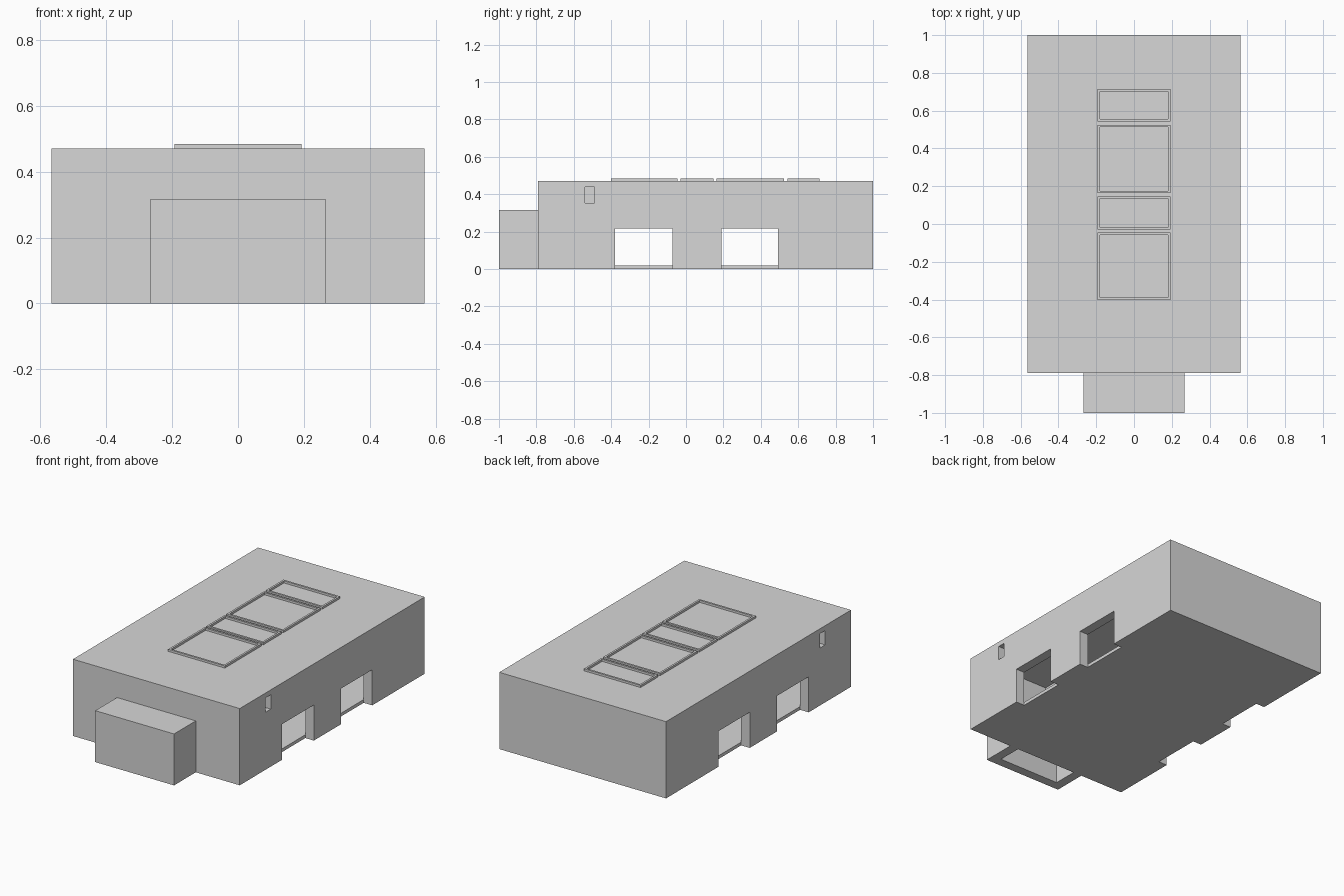
import bpy, bmesh

if "Cube" in bpy.data.objects:
    bpy.data.objects.remove(bpy.data.objects["Cube"])

stone = bpy.data.materials.new("light_grey_stone")
stone.diffuse_color = (0.68, 0.68, 0.68, 1)
stone.use_nodes = True
stone.node_tree.nodes["Principled BSDF"].inputs["Base Color"].default_value = stone.diffuse_color


def build(name, boxes):
    """One object from boxes given as (x0, x1, y0, y1, z0, z1)."""
    bm = bmesh.new()
    for x0, x1, y0, y1, z0, z1 in boxes:
        vs = bmesh.ops.create_cube(bm, size=1)["verts"]
        for v in vs:
            v.co = (x1 if v.co.x > 0 else x0,
                    y1 if v.co.y > 0 else y0,
                    z1 if v.co.z > 0 else z0)
    mesh = bpy.data.meshes.new(name)
    bm.to_mesh(mesh)
    bm.free()
    mesh.materials.append(stone)
    ob = bpy.data.objects.new(name, mesh)
    bpy.context.collection.objects.link(ob)
    return ob


def spans(joints, gaps=()):
    """Block intervals between joints, leaving out those inside a gap."""
    for a, b in zip(joints, joints[1:]):
        mid = (a + b) / 2
        if not any(g0 < mid < g1 for g0, g1 in gaps):
            yield a, b


W, F, B, T = 0.565, -0.79, 1.0, 0.058      # half width, front, back, wall thickness
Z = [0, 0.043, 0.13, 0.218, 0.285, 0.352, 0.44]
DOORS = [(-0.38, -0.073), (0.19, 0.492)]
SLOT = [(-0.54, -0.49)]
DJ = [-0.38, -0.073, 0.19, 0.492]

# Side walls: block joints along y for each course, with doors and a slot left out
side_joints = [
    DJ,
    DJ + [-0.015, 0.13],
    DJ + [-0.555, 0.06, 0.64, 0.79],
    [-0.555, -0.375, -0.22, -0.07, 0.06, 0.19, 0.34, 0.49, 0.64, 0.79],
    [-0.6, -0.45, -0.3, -0.15, 0.115, 0.27, 0.42, 0.565, 0.715, 0.865],
    [-0.54, -0.49],
]
side = []
for i, joints in enumerate(side_joints):
    gaps = DOORS if i < 3 else SLOT if i == 5 else ()
    ends = [F + T, B - T]
    for a, b in spans(sorted(joints + ends), gaps):
        side.append((W - T, W, a, b, Z[i], Z[i + 1]))
build("right_wall", side)
build("left_wall", [(-b[1], -b[0]) + b[2:] for b in side])

# End walls: block joints along x for each course
front_joints = [[], [], [-0.375, 0.375], [-0.375, 0.375],
                [-0.375, -0.18, 0.18, 0.375], [-0.285, 0, 0.285]]
back_joints = [[], [0], [-0.375, -0.19, 0.19, 0.375], [-0.28, 0, 0.28],
               [-0.375, -0.18, 0.18, 0.375], [-0.285, 0, 0.285]]
for name, table, y0, y1 in (("front_wall", front_joints, F, F + T),
                            ("back_wall", back_joints, B - T, B)):
    build(name, [(a, b, y0, y1, Z[i], Z[i + 1])
                 for i, j in enumerate(table) for a, b in spans([-W] + j + [W])])

# Tiled floor
xs = [-W + T + i * (W - T) * 2 / 5 for i in range(6)]
ys = [F + T + i * (B - F - 2 * T) / 8 for i in range(9)]
build("floor", [(a, b, c, d, 0, 0.02) for a, b in spans(xs) for c, d in spans(ys)])

# Inner beam behind the slots
build("inner_beam", [(-0.05, 0.05, F + T, -0.42, 0.352, 0.44)])

# Roof slabs
build("roof", [(a, b, F, B, 0.44, 0.47) for a, b in spans([-W, -0.18, 0.18, W])])

# Skylight frames standing on the middle slab
bars = []
X, R = 0.192, 0.012
for y0, y1 in ((-0.402, -0.045), (-0.03, 0.146), (0.164, 0.525), (0.543, 0.714)):
    bars += [(-X, X, y0, y0 + R, 0.468, 0.483), (-X, X, y1 - R, y1, 0.468, 0.483),
             (-X, -X + R, y0 + R, y1 - R, 0.468, 0.483),
             (X - R, X, y0 + R, y1 - R, 0.468, 0.483)]
build("skylight_frames", bars)

# Hollow front annex, open below, with a flush lid
A, N = 0.267, -1.0
PZ = [0, 0.09, 0.19, 0.315]
annex = []
for i in range(3):
    z0, z1 = PZ[i], PZ[i + 1]
    fj = [-A, A] if i == 0 else [-A, -0.135, 0, 0.135, A]
    annex += [(a, b, N, N + T, z0, z1) for a, b in spans(fj)]
    sj = [N + T, F] if i == 0 else [N + T, -0.865, F]
    for a, b in spans(sj):
        annex += [(A - T, A, a, b, z0, z1), (-A, -A + T, a, b, z0, z1)]
build("annex_walls", annex)
build("annex_lid", [(-A + T, A - T, N + T, F, 0.285, 0.315)])
